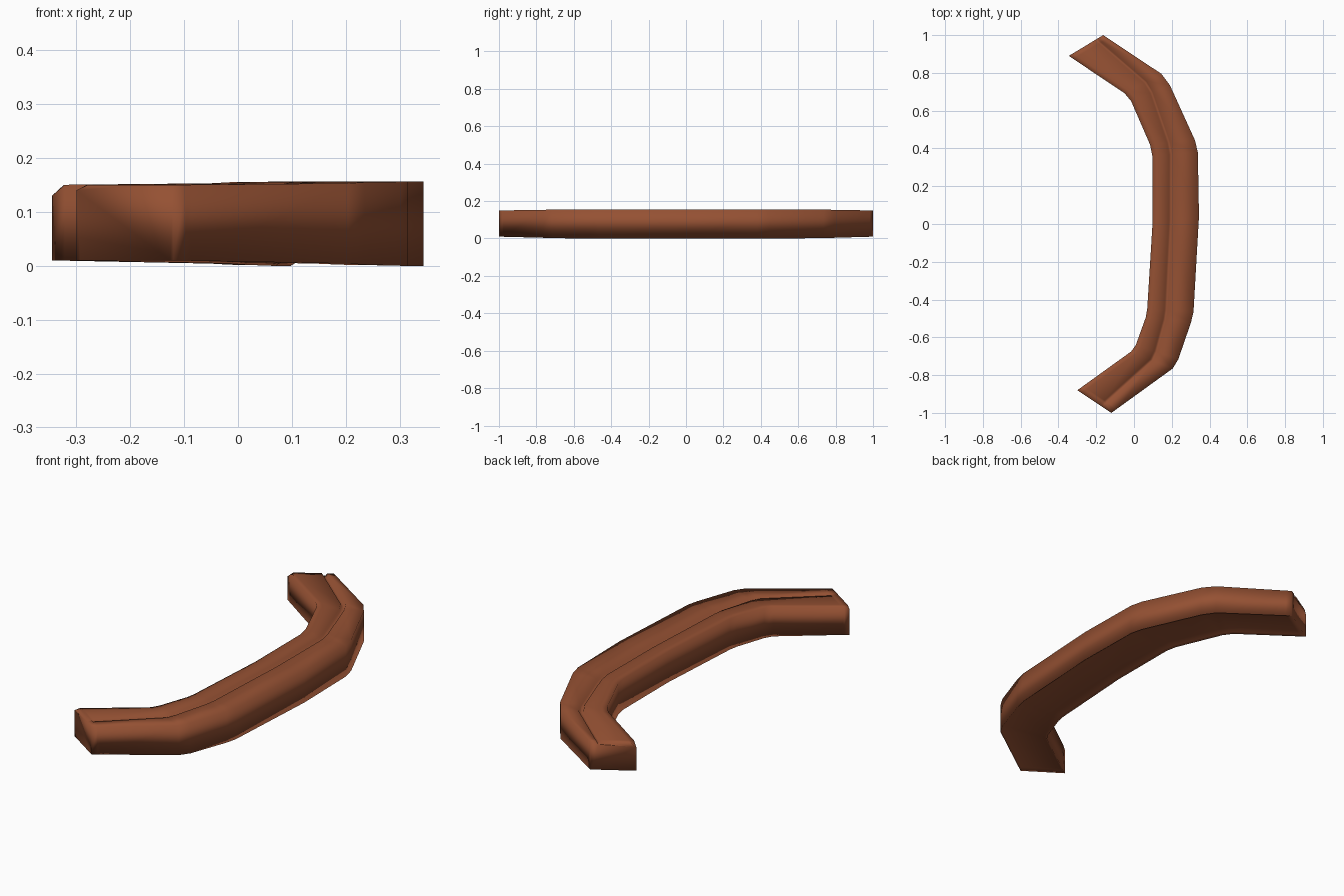
import bpy, bmesh
from mathutils import Vector

if "Cube" in bpy.data.objects:
    bpy.data.objects.remove(bpy.data.objects["Cube"])

# Plan stations: inner edge, outer edge, groove position across width, bottom z, top z
stations = [
    ((-0.345, 0.89), (-0.163, 1.0), 0.80, 0.01, 0.15),
    ((-0.05, 0.692), (0.145, 0.795), 0.58, 0.004, 0.153),
    ((-0.015, 0.65), (0.19, 0.735), 0.54, 0.002, 0.155),
    ((0.085, 0.42), (0.322, 0.445), 0.43, 0.0, 0.156),
    ((0.097, 0.36), (0.338, 0.38), 0.42, 0.0, 0.156),
    ((0.098, 0.0), (0.344, 0.04), 0.40, 0.0, 0.156),
    ((0.07, -0.45), (0.315, -0.465), 0.42, 0.0, 0.156),
    ((0.062, -0.495), (0.302, -0.52), 0.43, 0.0, 0.156),
    ((0.01, -0.64), (0.235, -0.715), 0.48, 0.002, 0.155),
    ((-0.015, -0.675), (0.205, -0.765), 0.51, 0.004, 0.153),
    ((-0.30, -0.88), (-0.12, -1.0), 0.70, 0.01, 0.15),
]


def mix(a, b, f):
    """Blend two stations."""
    out = [tuple(Vector(a[i]).lerp(Vector(b[i]), f)) for i in (0, 1)]
    return tuple(out + [a[i] * (1 - f) + b[i] * f for i in (2, 3, 4)])


# Rows: station, groove depth, recess depth, drop of the inner tip
G, R = 0.012, 0.006
rows = [(stations[0], G, 0, 0.02),
        (mix(stations[0], stations[1], 0.08), G, R, 0)]
rows += [(s, G, R, 0) for s in stations[1:-1]]
rows += [(mix(stations[-1], stations[-2], 0.10), G, R, 0),
         (mix(stations[-1], stations[-2], 0.07), 0, R, 0),
         (stations[-1], 0, 0, 0.01)]


def section(s, gd, rd, drop):
    """Box section with a top groove and a thin lip underneath."""
    inner, outer, g, z0, z1 = s
    prof = [(0, z0), (0, z1 - drop), (0.12, z1), (g - 0.06, z1),
            (g - 0.04, z1 - gd), (g + 0.02, z1 - gd), (g + 0.05, z1),
            (1, z1), (1, z0), (0.97, z0 + rd), (0.04, z0 + rd)]
    a, b = Vector(inner), Vector(outer)
    return [(*a.lerp(b, t), z) for t, z in prof]


# Curved rail swept through the sections
bm = bmesh.new()
rings = [[bm.verts.new(p) for p in section(*r)] for r in rows]
n = len(rings[0])
for r0, r1 in zip(rings, rings[1:]):
    for j in range(n):
        k = (j + 1) % n
        bm.faces.new((r0[j], r0[k], r1[k], r1[j]))
bm.faces.new(rings[0])
bm.faces.new(rings[-1])
bmesh.ops.recalc_face_normals(bm, faces=bm.faces)
for f in bm.faces:
    f.smooth = True
mesh = bpy.data.meshes.new("curved_rail")
bm.to_mesh(mesh)
bm.free()

rail = bpy.data.objects.new("curved_rail", mesh)
bpy.context.collection.objects.link(rail)

# Single brown colour
brown = bpy.data.materials.new("warm_brown")
brown.diffuse_color = (0.30, 0.082, 0.033, 1)
brown.use_nodes = True
brown.node_tree.nodes["Principled BSDF"].inputs["Base Color"].default_value = brown.diffuse_color
mesh.materials.append(brown)
